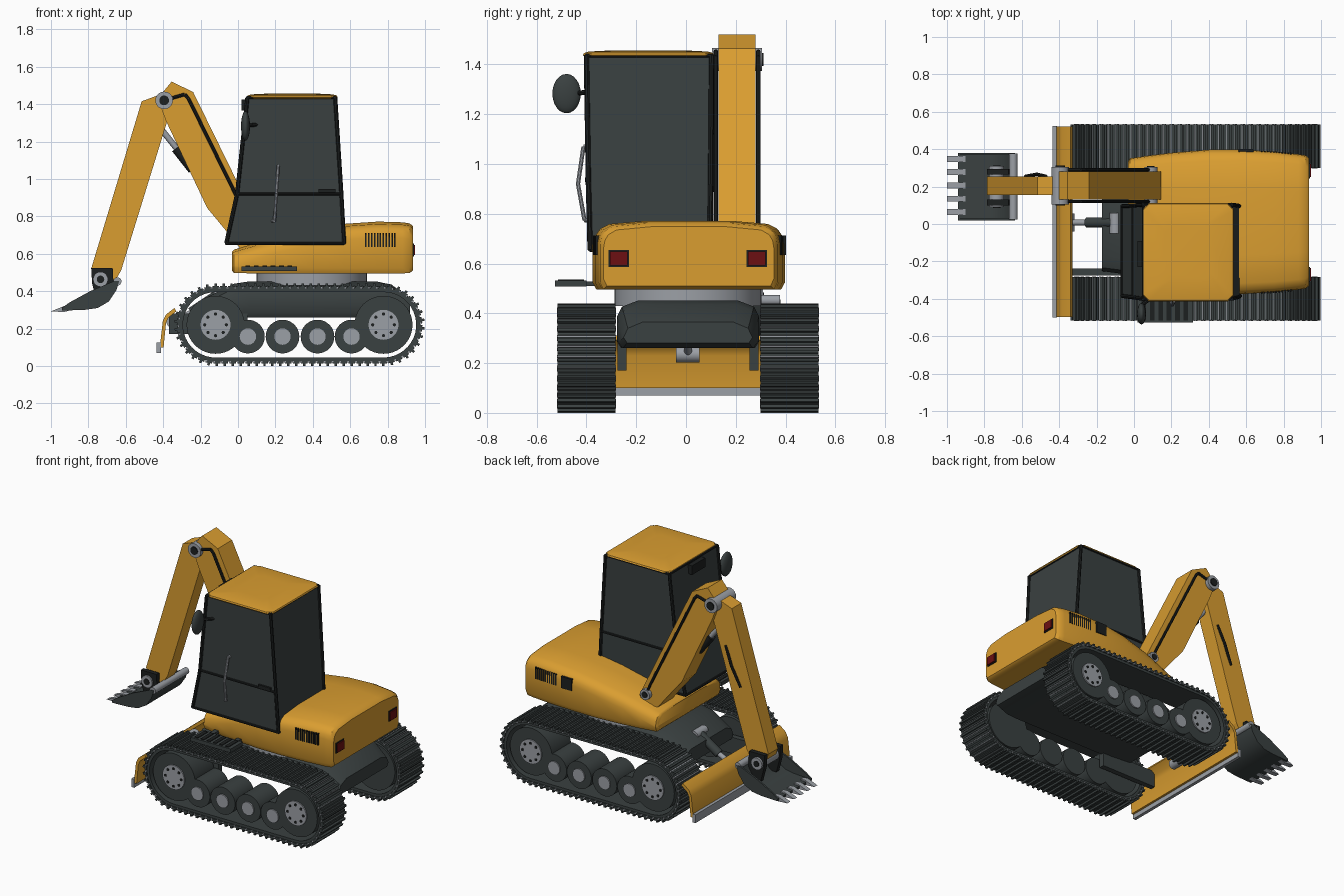
import bpy, bmesh, math
from mathutils import Matrix, Vector

if "Cube" in bpy.data.objects:
    bpy.data.objects.remove(bpy.data.objects["Cube"])

def mat(name, r, g, b):
    m = bpy.data.materials.new(name)
    m.diffuse_color = (r, g, b, 1)
    m.use_nodes = True
    m.node_tree.nodes["Principled BSDF"].inputs["Base Color"].default_value = m.diffuse_color
    return m

YELLOW = mat("yellow paint", 0.70, 0.34, 0.030)
DARK = mat("dark grey", 0.042, 0.052, 0.052)
BLACK = mat("black", 0.012, 0.014, 0.014)
STEEL = mat("light steel", 0.33, 0.35, 0.38)
RED = mat("dark red", 0.15, 0.005, 0.006)

def part(name, material, build, smooth=True):
    bm = bmesh.new()
    build(bm)
    bmesh.ops.recalc_face_normals(bm, faces=bm.faces)
    me = bpy.data.meshes.new(name)
    bm.to_mesh(me)
    bm.free()
    me.materials.append(material)
    ob = bpy.data.objects.new(name, me)
    bpy.context.collection.objects.link(ob)
    if smooth:
        bpy.ops.object.select_all(action='DESELECT')
        ob.select_set(True)
        bpy.context.view_layer.objects.active = ob
        bpy.ops.object.shade_smooth_by_angle(angle=math.radians(35))
    return ob

def box(bm, x0, x1, y0, y1, z0, z1, m=Matrix()):
    t = Matrix.Translation(((x0+x1)/2, (y0+y1)/2, (z0+z1)/2))
    bmesh.ops.create_cube(bm, size=1, matrix=m @ t @ Matrix.Diagonal((x1-x0, y1-y0, z1-z0, 1)))

def cyl(bm, a, b, r, n=20, r2=None):
    a, b = Vector(a), Vector(b)
    m = Matrix.Translation((a+b)/2) @ (b-a).to_track_quat('Z', 'Y').to_matrix().to_4x4()
    bmesh.ops.create_cone(bm, cap_ends=True, segments=n, radius1=r, radius2=r if r2 is None else r2,
                          depth=(b-a).length, matrix=m)

def pipe(bm, pts, r, n=8):
    for a, b in zip(pts, pts[1:]):
        cyl(bm, a, b, r, n)

def loft(bm, rings, closed=False):
    vs = [[bm.verts.new(p) for p in ring] for ring in rings]
    n = len(vs[0])
    for i in range(len(vs) if closed else len(vs)-1):
        a, b = vs[i], vs[(i+1) % len(vs)]
        for j in range(n):
            bm.faces.new((a[j], a[(j+1) % n], b[(j+1) % n], b[j]))
    if not closed:
        bm.faces.new(vs[0])
        bm.faces.new(vs[-1])

def prism(bm, prof, y0, y1):
    loft(bm, [[(x, y, z) for x, z in prof] for y in (y0, y1)])

# ---- tracks and wheels (both sides)
XA, XB, ZC, MID, HW = -0.12, 0.778, 0.22, 0.008, 0.117

def stadium(t, R):
    """Point and outward angle on the track loop, t in 0..1."""
    L = XB - XA
    s = t * (2*L + 2*math.pi*R)
    if s < L:
        return XA + s, ZC + R, math.pi/2
    s -= L
    if s < math.pi*R:
        a = math.pi/2 - s/R
        return XB + R*math.cos(a), ZC + R*math.sin(a), a
    s -= math.pi*R
    if s < L:
        return XB - s, ZC - R, -math.pi/2
    a = -math.pi/2 - (s - L)/R
    return XA + R*math.cos(a), ZC + R*math.sin(a), a

for side, sgn in (("front", -1), ("rear", 1)):
    yc = MID + sgn*0.4075
    yo = yc + sgn*0.1

    def belt(bm):
        rings = []
        for i in range(96):
            x, z, a = stadium(i/96, 0.185)
            rings.append([(x+d*math.cos(a), yc+w, z+d*math.sin(a))
                          for d, w in ((-.01, -.11), (.012, -.11), (.012, .11), (-.01, .11))])
        loft(bm, rings, True)

    def pads(bm):
        for i in range(72):
            x, z, a = stadium(i/72, 0.2)
            m = Matrix.Translation((x, yc, z)) @ Matrix.Rotation(-a, 4, 'Y')
            box(bm, -.008, .007, -HW, HW, -.0175, .0175, m)
            box(bm, .005, .02, -HW, HW, -.007, .006, m)

    def pins(bm):
        for i in range(72):
            x, z, a = stadium((i+.5)/72, 0.197)
            cyl(bm, (x, yc-HW-.002, z), (x, yc+HW+.002, z), .006, 6)
    part(side + "_track_belt", DARK, belt)
    part(side + "_track_pads", DARK, pads, False)
    part(side + "_track_pins", STEEL, pins, False)

    ROAD = (0.053, 0.238, 0.425, 0.607)

    def wheels(bm):
        for x in (XA, XB):
            cyl(bm, (x, yc-.1, ZC), (x, yc+.1, ZC), .155, 40)
        for x in ROAD:
            cyl(bm, (x, yc-.1, .157), (x, yc+.1, .157), .09, 32)

    def hubs(bm):
        for x in (XA, XB):
            cyl(bm, (x, yo, ZC), (x, yo+sgn*.008, ZC), .08, 32)
        for x in ROAD:
            cyl(bm, (x, yo, .157), (x, yo+sgn*.008, .157), .044, 24)

    def bolts(bm):
        for x in (XA, XB):
            for k in range(8):
                a = k*math.pi/4
                p = (x+.058*math.cos(a), yo+sgn*.006, ZC+.058*math.sin(a))
                cyl(bm, p, (p[0], p[1]+sgn*.006, p[2]), .009, 8)
    part(side + "_wheels", DARK, wheels)
    part(side + "_hubs", STEEL, hubs)
    part(side + "_hub_bolts", BLACK, bolts)

# ---- undercarriage and slew ring
def under(bm):
    rings = []
    for x, hw, zb, zt in ((-.17, .26, .27, .37), (-.02, .28, .26, .445), (.06, .285, .26, .457),
                          (.74, .285, .26, .457), (.82, .28, .26, .44), (.92, .26, .28, .37)):
        half = [(hw*.94, zb), (hw, zb+.025), (hw, zt-.07), (hw*.93, zt-.03), (hw*.7, zt-.005)]
        rings.append([(x, MID+y, z) for y, z in half] + [(x, MID-y, z) for y, z in reversed(half)])
    loft(bm, rings)
    for s in (-1, 1):                       # blade arms
        box(bm, -.37, .05, MID+s*.265-.018, MID+s*.265+.018, .17, .28)
part("undercarriage", DARK, under)
part("slew_ring", STEEL, lambda bm: cyl(bm, (.395, MID, .43), (.395, MID, .5), .295, 48))

# ---- dozer blade
part("blade", YELLOW, lambda bm: prism(bm, [(-.34, .31), (-.385, .275), (-.402, .24), (-.418, .10), (-.398, .10),
                                            (-.385, .23), (-.372, .258), (-.33, .292)], -.497, .52))
part("blade_edge", STEEL, lambda bm: box(bm, -.435, -.413, -.5, .523, .07, .125))

def ram(bm):
    cyl(bm, (-.35, -.04, .235), (-.35, .055, .235), .032)
    cyl(bm, (-.35, MID, .235), (-.2, MID, .31), .016)
    cyl(bm, (-.1, -.05, .385), (-.1, .06, .385), .03)
part("blade_ram_rod", STEEL, ram)
part("blade_ram_barrel", DARK, lambda bm: cyl(bm, (-.25, MID, .285), (-.1, MID, .385), .028))

# ---- upper body
def body(bm):
    rings = []
    for x, hw, zb, zt in ((-.032, .325, .51, .612), (-.022, .34, .497, .622), (.08, .355, .495, .652),
                          (.2, .37, .495, .69), (.4, .386, .495, .735), (.57, .386, .495, .76),
                          (.75, .376, .495, .772), (.88, .362, .495, .768), (.918, .356, .497, .762),
                          (.935, .342, .51, .748)):
        half = [(hw*.96, zb), (hw, zb+.028), (hw, zt-.085), (hw*.985, zt-.055), (hw*.945, zt-.032),
                (hw*.85, zt-.013), (hw*.45, zt)]
        rings.append([(x, .011+y, z) for y, z in half] + [(x, .011-y, z) for y, z in reversed(half)])
    loft(bm, rings)
part("upper_body", YELLOW, body)

def vents(bm):
    for s in (-1, 1):
        for i in range(11):
            x = .68 + i*.0155
            y = .011 + s*(.374 - i*.0009)
            box(bm, x, x+.008, y-.01, y+.006, .635, .712)
    box(bm, .56, .64, .385, .401, .635, .712)
part("side_vents", BLACK, vents, False)

def lamps(bm, grow, x1):
    for y in (-.27, .285):
        box(bm, .915, x1, y-.035-grow, y+.035+grow, .592-grow, .648+grow)
part("tail_light_frames", BLACK, lambda bm: lamps(bm, .006, .94), False)
part("tail_lights", RED, lambda bm: lamps(bm, 0, .947), False)

def step(bm):
    box(bm, .02, .315, -.527, -.4, .507, .532)
    for x in (.07, .25):
        box(bm, x, x+.03, -.42, -.3, .51, .528)
part("step", DARK, step)
part("step_treads", BLACK, lambda bm: [box(bm, .04+i*.045, .065+i*.045, -.515, -.41, .53, .536) for i in range(6)], False)

# ---- cab
CAB = [(-.063, .568, -.385, .095, .655), (-.005, .553, -.392, .099, .92), (.05, .52, -.4, .103, 1.435)]
def corners(i):
    x0, x1, y0, y1, z = CAB[i]
    return [(x0, y0, z), (x1, y0, z), (x1, y1, z), (x0, y1, z)]
part("cab", DARK, lambda bm: loft(bm, [corners(i) for i in range(3)]), False)

def frame(bm):
    for k in range(4):
        pipe(bm, [corners(i)[k] for i in range(3)], .011)
    for i in range(3):
        c = corners(i)
        pipe(bm, c + c[:1] if i != 1 else [c[1], c[0], c[3], c[2]], .008)
    box(bm, .43, .52, -.405, -.38, .928, .945)      # door handle
part("cab_frame", BLACK, frame)

def roof(bm):
    rings = []
    for z, d in ((1.43, .004), (1.438, -.004), (1.446, 0), (1.452, .02), (1.457, .12)):
        x0, x1, y0, y1, c = .052+d, .528-d, -.41+d, .108-d, .03
        rings.append([(x0+c, y0, z), (x1-c, y0, z), (x1, y0+c, z), (x1, y1-c, z),
                      (x1-c, y1, z), (x0+c, y1, z), (x0, y1-c, z), (x0, y0+c, z)])
    loft(bm, rings)
part("cab_roof", YELLOW, roof)
part("work_light", BLACK, lambda bm: box(bm, .018, .06, -.23, -.09, 1.365, 1.425), False)
part("grab_handle", STEEL, lambda bm: pipe(bm, [(.185, -.385, .775), (.195, -.408, .775), (.205, -.434, .92),
                                                (.215, -.412, 1.07), (.215, -.39, 1.07)], .009))
part("mirror_arm", BLACK, lambda bm: pipe(bm, [(.1, -.39, 1.29), (.045, -.43, 1.285), (.04, -.48, 1.285)], .01))
part("mirror", DARK, lambda bm: bmesh.ops.create_uvsphere(
    bm, u_segments=24, v_segments=12, radius=1,
    matrix=Matrix.Translation((.04, -.48, 1.283)) @ Matrix.Diagonal((.024, .057, .079, 1))))

# ---- boom and stick
part("boom", YELLOW, lambda bm: prism(bm, [(-.355, 1.52), (-.24, 1.465), (.145, .68), (.12, .62), (.01, .63), (-.045, .7),
                                           (-.165, .845), (-.385, 1.31), (-.43, 1.43)], .13, .28), False)
part("stick", YELLOW, lambda bm: prism(bm, [(-.515, 1.415), (-.42, 1.45), (-.355, 1.385), (-.625, .51), (-.66, .45),
                                            (-.76, .45), (-.785, .52)], .155, .255), False)

def arm_pins(bm):
    cyl(bm, (-.395, .105, 1.42), (-.395, .305, 1.42), .047)
    cyl(bm, (.09, .11, .7), (.09, .305, .7), .035)
    cyl(bm, (-.735, .09, .463), (-.735, .31, .463), .04)
    cyl(bm, (-.645, .025, .452), (-.645, .378, .452), .022)
    cyl(bm, (-.43, .205, 1.29), (-.31, .205, 1.14), .016)
part("arm_pins", STEEL, arm_pins)

def arm_caps(bm):
    for x, z, a, b, r in ((-.395, 1.42, .1, .312, .026), (.09, .7, .105, .311, .02), (-.735, .463, .086, .314, .02)):
        cyl(bm, (x, a, z), (x, b, z), r)
    cyl(bm, (-.33, .205, 1.165), (-.24, .205, 1.05), .028)
    for y in (.12, .29):                    # hoses along the boom
        pipe(bm, [(-.395, y, 1.42), (-.285, y, 1.452), (-.265, y, 1.43), (.06, y, .77), (.09, y, .7)], .009)
    pipe(bm, [(-.47, .255, 1.16), (-.52, .266, 1.04), (-.58, .255, .91)], .009)
part("arm_hoses_and_caps", BLACK, arm_caps)

# ---- bucket
def bracket(bm):
    for y in (.1, .265):
        prism(bm, [(-.785, .525), (-.67, .525), (-.665, .43), (-.69, .345), (-.755, .345), (-.78, .44)], y, y+.03)
part("bucket_bracket", BLACK, bracket, False)

BELLY = [(-.94, .296), (-.82, .3), (-.75, .31), (-.69, .345), (-.65, .405), (-.635, .455)]
def bucket(bm):
    inner = [(-.655, .452), (-.67, .412), (-.703, .36), (-.755, .326), (-.82, .315), (-.94, .31)]
    prism(bm, BELLY + inner, .02, .38)
    for y in (.02, .368):
        prism(bm, BELLY + [(-.66, .455), (-.79, .4), (-.9, .34), (-.94, .312)], y, y+.012)
part("bucket", DARK, bucket)

def teeth(bm):
    for i in range(5):
        y = .064 + i*.071
        prism(bm, [(-1, .292), (-.93, .288), (-.9, .297), (-.9, .318), (-.93, .32)], y-.016, y+.016)
part("bucket_teeth", STEEL, teeth, False)
